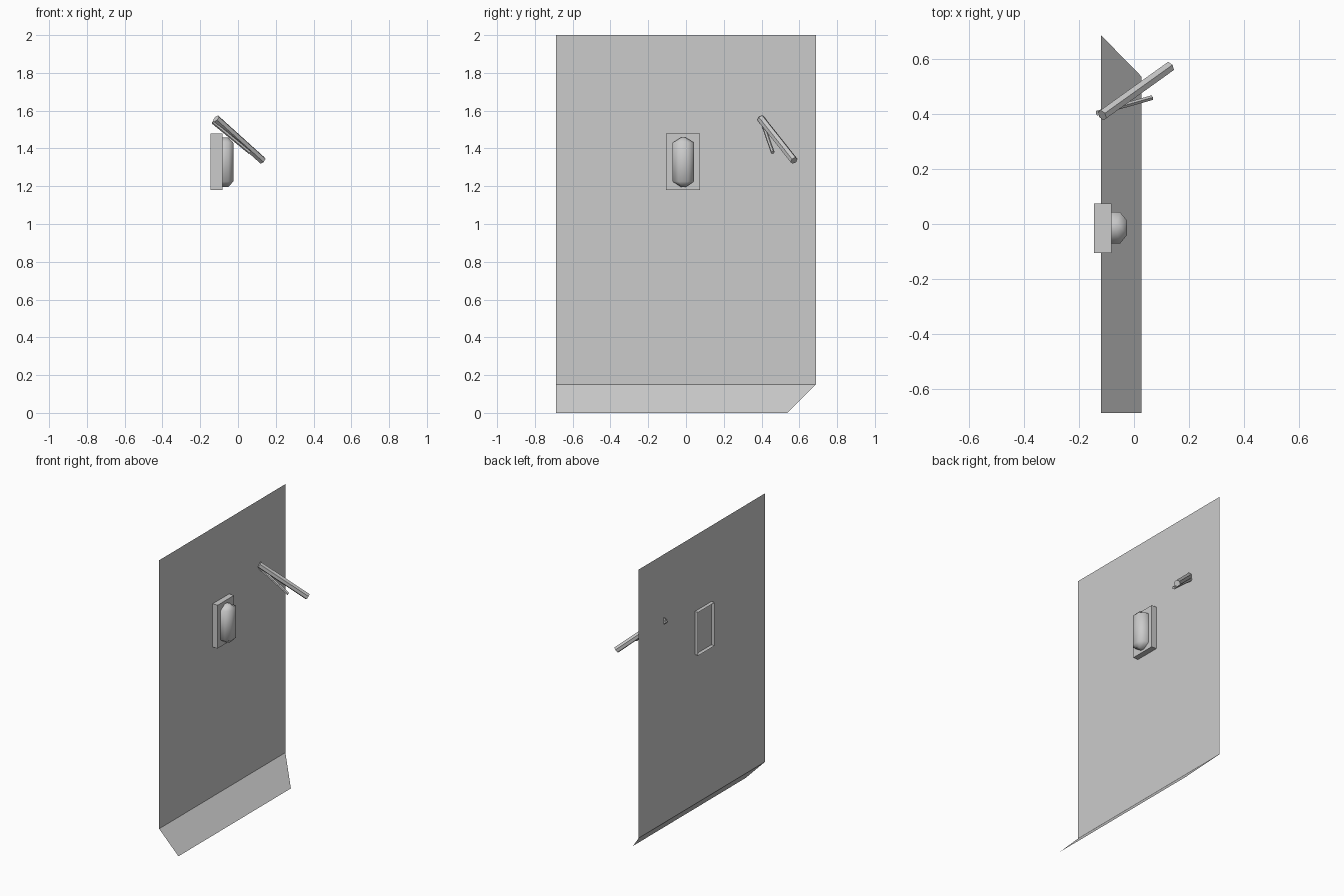
import bpy, bmesh, math
from mathutils import Vector

if "Cube" in bpy.data.objects:
    bpy.data.objects.remove(bpy.data.objects["Cube"])


def make(name, verts, faces, smooth=None):
    me = bpy.data.meshes.new(name)
    me.from_pydata(verts, [], faces)
    bm = bmesh.new()
    bm.from_mesh(me)
    bmesh.ops.recalc_face_normals(bm, faces=bm.faces)
    bm.to_mesh(me)
    bm.free()
    ob = bpy.data.objects.new(name, me)
    bpy.context.collection.objects.link(ob)
    if smooth:
        bpy.ops.object.select_all(action='DESELECT')
        ob.select_set(True)
        bpy.context.view_layer.objects.active = ob
        bpy.ops.object.shade_smooth_by_angle(angle=math.radians(smooth))
    return ob


def rod(name, a, b, r, sides=6):
    a, b = Vector(a), Vector(b)
    d = b - a
    bpy.ops.mesh.primitive_cylinder_add(vertices=sides, radius=r, depth=d.length, location=(a + b) / 2)
    ob = bpy.context.object
    ob.name = name
    ob.rotation_euler = d.to_track_quat('Z', 'Y').to_euler()
    return ob


# Thin upright panel with an angled, corner-cut lower flap
X, Y0, Y1, FOLD = -0.12, -0.687, 0.687, 0.15
make("panel",
     [(X, Y0, FOLD), (X, Y1, FOLD), (X, Y1, 2), (X, Y0, 2),
      (X + 0.147, Y0, 0), (X + 0.147, Y1 - 0.15, 0)],
     [(0, 1, 2, 3), (4, 5, 1, 0)])

# Shallow housing, open at the back
bx, by, bz = (-0.145, -0.082), (-0.105, 0.074), (1.18, 1.478)
make("housing",
     [(x, y, z) for x in bx for y, z in
      ((by[0], bz[0]), (by[1], bz[0]), (by[1], bz[1]), (by[0], bz[1]))],
     [(4, 5, 6, 7)] + [(i, (i + 1) % 4, (i + 1) % 4 + 4, i + 4) for i in range(4)])

# Rounded lamp: half-octagon profile swept upward with tapered ends
profile = [(0, -0.057), (0.034, -0.057), (0.061, -0.026),
           (0.061, 0.026), (0.034, 0.057), (0, 0.057)]
rings = [(1.197, 0.55, 0.25), (1.225, 0.95, 1), (1.43, 0.95, 1), (1.457, 0.55, 0.25)]
n = len(profile)
verts = [(-0.083 + x * sx, -0.014 + y * sy, z) for z, sx, sy in rings for x, y in profile]
faces = [(k * n + i, k * n + i + 1, k * n + n + i + 1, k * n + n + i)
         for k in range(3) for i in range(n - 1)]
faces += [tuple(range(n)), tuple(range(3 * n, 4 * n))]
make("lamp", verts, faces, smooth=60)

# Two slanted rods meeting at the panel
rod("main_rod", (-0.116, 0.396, 1.558), (0.130, 0.572, 1.336), 0.021)
rod("thin_rod", (-0.133, 0.404, 1.54), (0.063, 0.459, 1.379), 0.010)
